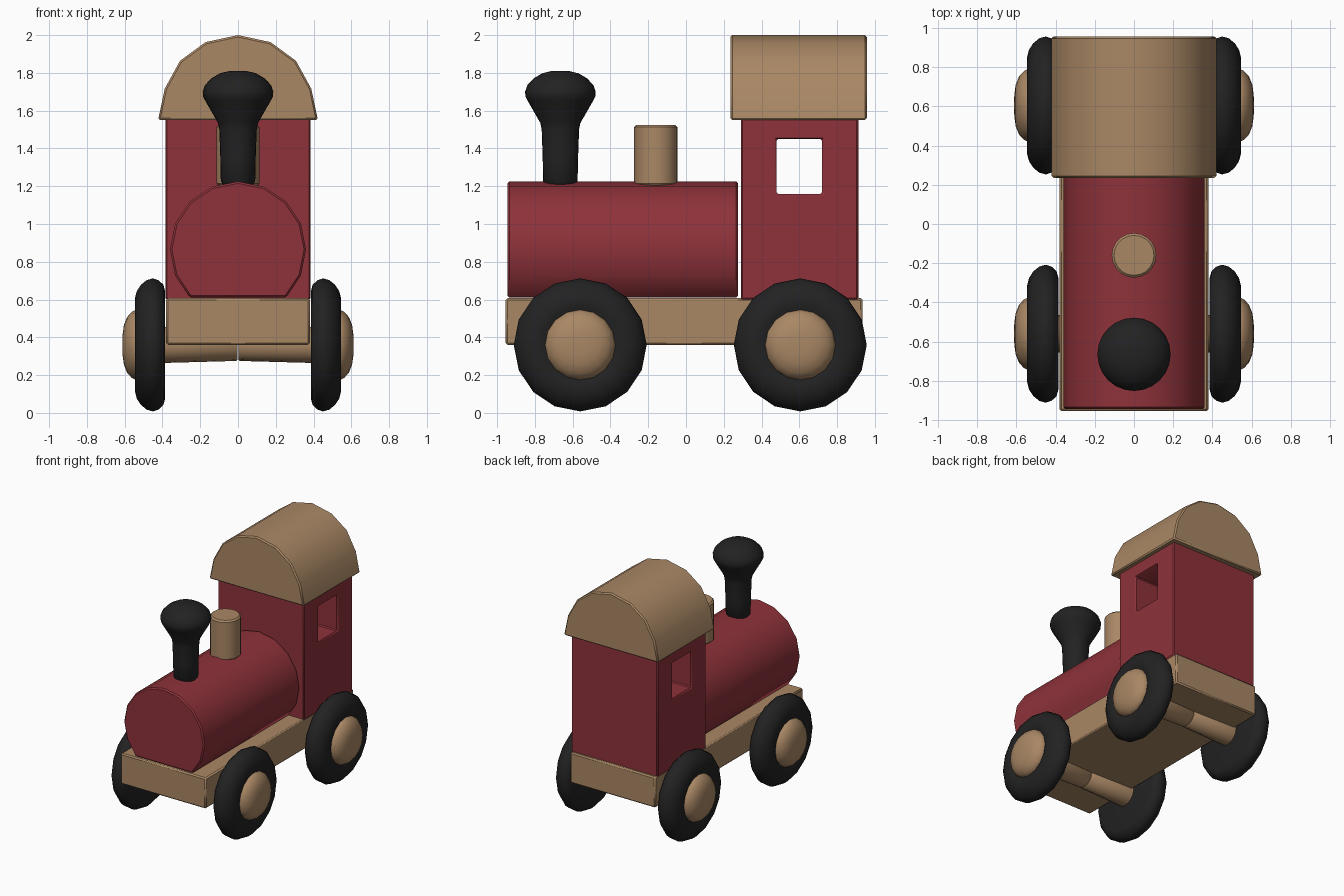
import bpy, bmesh
from math import sin, cos, pi, radians
from mathutils import Matrix, Vector

if "Cube" in bpy.data.objects:
    bpy.data.objects.remove(bpy.data.objects["Cube"])


def material(name, rgb):
    m = bpy.data.materials.new(name)
    m.diffuse_color = (*rgb, 1)
    m.use_nodes = True
    m.node_tree.nodes["Principled BSDF"].inputs["Base Color"].default_value = m.diffuse_color
    return m


RED = material("red_paint", (0.27, 0.032, 0.042))
WOOD = material("wood", (0.40, 0.245, 0.13))
BLACK = material("black_paint", (0.016, 0.016, 0.017))


def finish(name, bm, mat, bevel=0.0, cutter=None):
    bmesh.ops.remove_doubles(bm, verts=bm.verts, dist=1e-5)
    bmesh.ops.recalc_face_normals(bm, faces=bm.faces)
    me = bpy.data.meshes.new(name)
    bm.to_mesh(me)
    bm.free()
    ob = bpy.data.objects.new(name, me)
    bpy.context.collection.objects.link(ob)
    if mat:
        me.materials.append(mat)
    bpy.ops.object.select_all(action='DESELECT')
    ob.select_set(True)
    bpy.context.view_layer.objects.active = ob
    if cutter:
        b = ob.modifiers.new("window", 'BOOLEAN')
        b.operation, b.solver, b.object = 'DIFFERENCE', 'EXACT', cutter
        bpy.ops.object.modifier_apply(modifier=b.name)
    if bevel:
        b = ob.modifiers.new("bevel", 'BEVEL')
        b.width, b.segments = bevel, 1
        b.limit_method, b.angle_limit = 'ANGLE', radians(40)
        bpy.ops.object.modifier_apply(modifier=b.name)
    bpy.ops.object.shade_smooth_by_angle(angle=radians(40))
    return ob


def box(name, lo, hi, mat, bevel=0.0, cutter=None):
    lo, hi = Vector(lo), Vector(hi)
    bm = bmesh.new()
    bmesh.ops.create_cube(bm, size=1, matrix=Matrix.Translation((lo + hi) / 2)
                          @ Matrix.Diagonal((*(hi - lo), 1)))
    return finish(name, bm, mat, bevel, cutter)


def extrude_y(name, outline, y0, y1, mat, bevel):
    bm = bmesh.new()
    f = bm.faces.new([bm.verts.new((x, y0, z)) for x, z in outline])
    g = bmesh.ops.extrude_face_region(bm, geom=[f])["geom"]
    bmesh.ops.translate(bm, vec=(0, y1 - y0, 0),
                        verts=[v for v in g if isinstance(v, bmesh.types.BMVert)])
    return finish(name, bm, mat, bevel)


def lathe(name, profile, sides, mat, place):
    """Turn (radius, height) points around z, then place the result."""
    bm = bmesh.new()
    rings = [[bm.verts.new((r * cos(2 * pi * i / sides), r * sin(2 * pi * i / sides), h))
              for i in range(sides)] for r, h in profile]
    for a, b in zip(rings, rings[1:]):
        for i in range(sides):
            j = (i + 1) % sides
            bm.faces.new((a[i], a[j], b[j], b[i]))
    bmesh.ops.dissolve_degenerate(bm, dist=1e-5, edges=bm.edges)
    bm.transform(place)
    return finish(name, bm, mat)


# Chassis
box("chassis", (-0.38, -0.955, 0.36), (0.38, 0.935, 0.608), WOOD, 0.01)

# Boiler: 16-sided barrel with a flat underside
barrel = [(0.36 * sin(a), 0.865 + 0.36 * cos(a))
          for a in (radians(22.5 * i) for i in range(-6, 7))]
extrude_y("boiler", barrel, -0.945, 0.276, RED, 0.01)

# Cab with a window tunnel through both sides
cutter = box("window_cutter", (-0.6, 0.48, 1.16), (0.6, 0.72, 1.45), None)
cutter.hide_render = True
box("cab", (-0.385, 0.29, 0.6), (0.385, 0.912, 1.56), RED, 0.008, cutter)
bpy.data.objects.remove(cutter)

# Arched roof
half = [(0.423, 1.55), (0.388, 1.716), (0.307, 1.864), (0.172, 1.963)]
extrude_y("roof", half + [(0, 2.0)] + [(-x, z) for x, z in reversed(half)],
          0.235, 0.957, WOOD, 0.01)

# Chimney and steam dome
lathe("chimney", [(0, 1.205), (0.075, 1.205), (0.091, 1.225), (0.094, 1.36), (0.099, 1.5),
                  (0.106, 1.535), (0.172, 1.65), (0.185, 1.675), (0.187, 1.7), (0.175, 1.735),
                  (0.14, 1.772), (0.095, 1.798), (0.05, 1.809), (0, 1.811)],
      24, BLACK, Matrix.Translation((0, -0.665, 0)))
lathe("steam_dome", [(0, 1.2), (0.1, 1.2), (0.114, 1.215), (0.114, 1.513), (0.102, 1.525), (0, 1.525)],
      20, WOOD, Matrix.Translation((0, -0.16, 0)))

# Wheels, hubs and half axles, heights measured outward from the centre line
TYRE = [(0, 0.386), (0.285, 0.386), (0.318, 0.395), (0.342, 0.42), (0.352, 0.45),
        (0.343, 0.483), (0.318, 0.514), (0.284, 0.536), (0.245, 0.546), (0.205, 0.544),
        (0.175, 0.53), (0, 0.53)]
HUB = [(0, 0.5), (0.185, 0.5), (0.186, 0.54), (0.175, 0.562), (0.148, 0.587),
       (0.105, 0.604), (0.055, 0.611), (0, 0.612)]
AXLE = [(0, 0.002), (0.078, 0.002), (0.085, 0.01), (0.095, 0.37), (0.097, 0.4), (0, 0.4)]
for end, y in (("front", -0.56), ("rear", 0.605)):
    for side, s in (("right", 1), ("left", -1)):
        place = Matrix.Translation((0, y, 0.36)) @ Matrix.Rotation(s * pi / 2, 4, 'Y')
        for part, prof, mat in (("tyre", TYRE, BLACK), ("hub", HUB, WOOD), ("axle", AXLE, WOOD)):
            lathe(f"{end}_{side}_{part}", prof, 16, mat, place)
